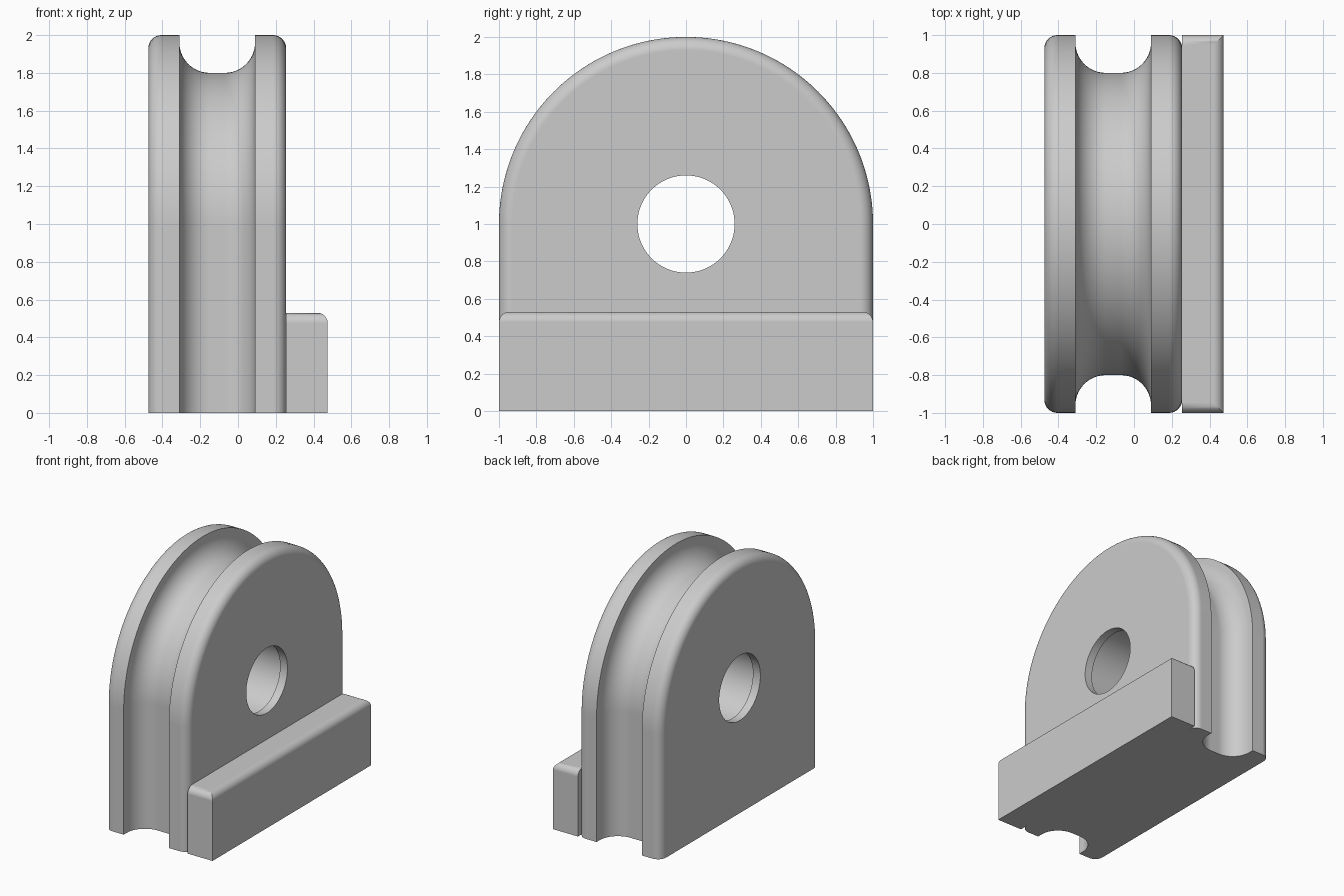
import bpy, bmesh
from math import sin, cos, pi

cube = bpy.data.objects.get("Cube")
if cube:
    bpy.data.objects.remove(cube, do_unlink=True)

grey = bpy.data.materials.new("plain grey")
grey.use_nodes = True
colour = (0.6, 0.6, 0.6, 1)
grey.diffuse_color = colour
grey.node_tree.nodes["Principled BSDF"].inputs["Base Color"].default_value = colour


def make_object(name, bm):
    bmesh.ops.recalc_face_normals(bm, faces=bm.faces)
    mesh = bpy.data.meshes.new(name)
    bm.to_mesh(mesh)
    bm.free()
    mesh.materials.append(grey)
    obj = bpy.data.objects.new(name, mesh)
    bpy.context.collection.objects.link(obj)
    return obj


def activate(obj):
    bpy.ops.object.select_all(action='DESELECT')
    obj.select_set(True)
    bpy.context.view_layer.objects.active = obj


def finish(obj):
    activate(obj)
    bpy.ops.object.shade_smooth_by_angle(angle=pi / 6)
    mod = obj.modifiers.new("flat_sides", 'WEIGHTED_NORMAL')
    mod.keep_sharp = True
    mod.weight = 100


def arc(cx, cy, r, start, end, steps):
    angles = [start + (end - start) * i / steps for i in range(steps + 1)]
    return [(cx + r * cos(a), cy + r * sin(a)) for a in angles]


MID, HALF, FILLET = -0.11, 0.365, 0.07
GROOVE, DEPTH, ROUND = 0.2, 0.2, 0.16

# Rim section: (offset from middle, radius), one half then mirrored
half = arc(HALF - FILLET, 1 - FILLET, FILLET, 0, pi / 2, 8) + [(GROOVE, 1)]
half += arc(GROOVE - ROUND, 1 - DEPTH + ROUND, ROUND, 0, -pi / 2, 12)
section = half + [(-x, r) for x, r in reversed(half)]


# Arched body: section carried up one side, around the arch and down
def station(bm, angle, z=None):
    return [bm.verts.new((MID + x, r * cos(angle), 1 + r * sin(angle) if z is None else z))
            for x, r in section]


bm = bmesh.new()
ARCH = 80
rings = [station(bm, 0, 0)]
rings += [station(bm, pi * i / ARCH) for i in range(ARCH + 1)]
rings.append(station(bm, pi, 0))
for a, b in zip(rings, rings[1:]):
    for i in range(len(section) - 1):
        bm.faces.new((a[i], a[i + 1], b[i + 1], b[i]))
bm.faces.new([ring[0] for ring in rings])
bm.faces.new([ring[-1] for ring in rings])
bm.faces.new(rings[0] + rings[-1][::-1])
body = make_object("grooved_body", bm)

# Axle bore with a narrower lip at each side
LIP = 0.065
bore = [(HALF + 0.1, 0.26), (HALF - LIP, 0.26), (HALF - LIP, 0.3)]
bore += [(-x, r) for x, r in reversed(bore)]
bm = bmesh.new()
SIDES = 64
loops = [[bm.verts.new((MID + x, r * cos(2 * pi * i / SIDES), 1 + r * sin(2 * pi * i / SIDES)))
          for i in range(SIDES)] for x, r in bore]
for a, b in zip(loops, loops[1:]):
    for i in range(SIDES):
        j = (i + 1) % SIDES
        bm.faces.new((a[i], a[j], b[j], b[i]))
bm.faces.new(loops[0])
bm.faces.new(loops[-1])
cutter = make_object("bore_cutter", bm)
cutter.hide_render = True

activate(body)
cut = body.modifiers.new("bore", 'BOOLEAN')
cut.operation = 'DIFFERENCE'
cut.solver = 'EXACT'
cut.object = cutter
bpy.ops.object.modifier_apply(modifier=cut.name)
bpy.data.objects.remove(cutter, do_unlink=True)
finish(body)

# Foot bar: top edge rounded on the outer side and both ends
X0, X1, TOP = MID + HALF, 0.475, 0.53
bm = bmesh.new()
bmesh.ops.create_cube(bm, size=1)
for v in bm.verts:
    v.co = (X1 if v.co.x > 0 else X0, 2 * v.co.y, TOP if v.co.z > 0 else 0)
edges = [e for e in bm.edges
         if all(v.co.z > TOP / 2 for v in e.verts) and any(v.co.x > 0.4 for v in e.verts)]
bmesh.ops.bevel(bm, geom=edges, offset=0.055, segments=8, profile=0.5, affect='EDGES')
finish(make_object("foot_bar", bm))
